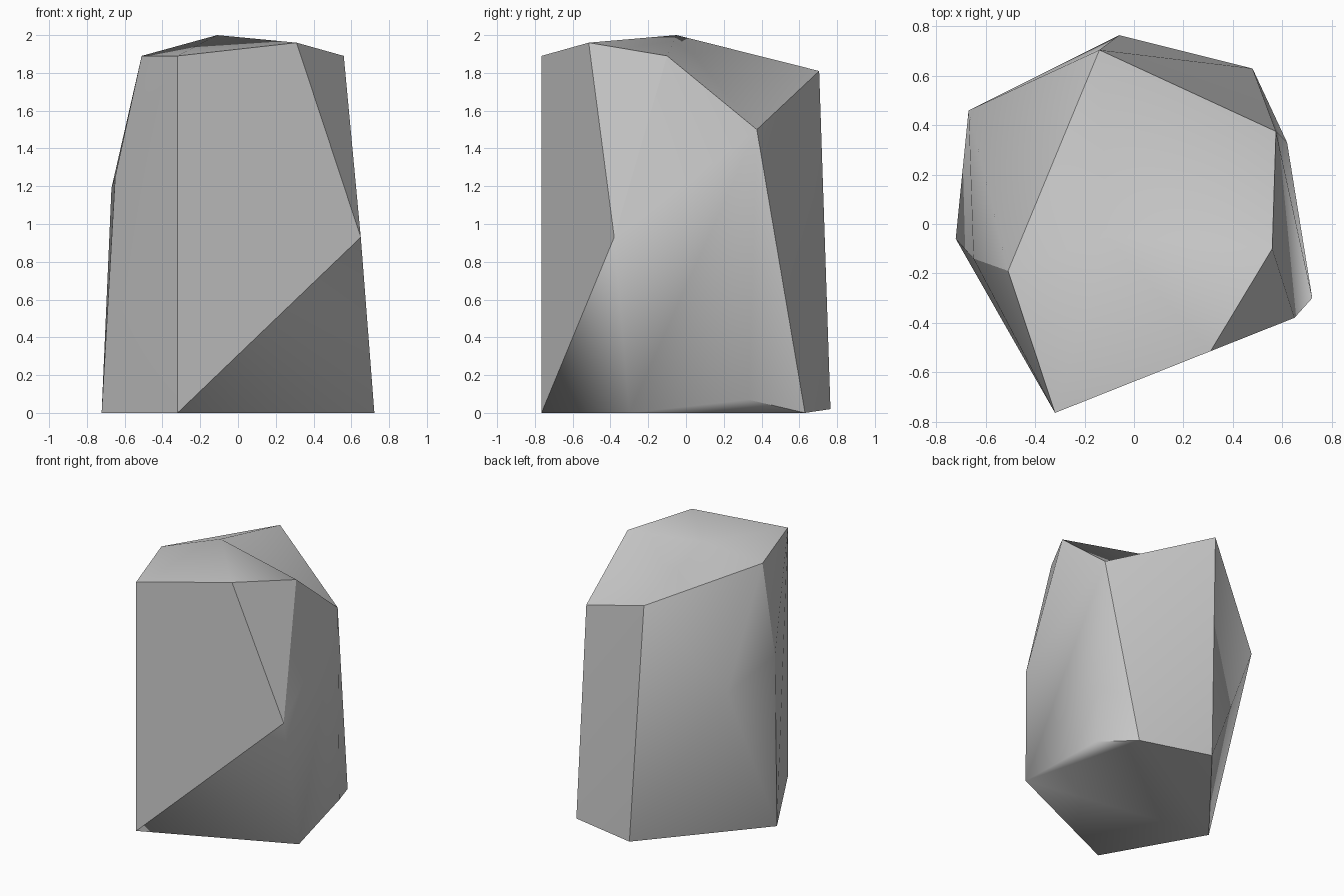
import bpy, bmesh, math

if "Cube" in bpy.data.objects:
    bpy.data.objects.remove(bpy.data.objects["Cube"])

bm = bmesh.new()

def corner(*co):
    return bm.verts.new(co)

# Foot corners
foot_front = corner(-0.32, -0.765, 0)
foot_right = corner(0.722, -0.30, 0)
foot_back = corner(0.48, 0.63, 0)
foot_rear = corner(-0.06, 0.765, 0.02)
foot_left = corner(-0.722, -0.06, 0)
chip = corner(0.62, 0.33, 0.07)

# Waist corners
waist_right = corner(0.65, -0.38, 0.93)
waist_left = corner(-0.65, -0.14, 1.25)
waist_back = corner(-0.67, 0.46, 1.19)

# Rim of the crown, in order around the top
rim = [corner(*co) for co in (
    (-0.32, -0.765, 1.89), (0.31, -0.515, 1.96), (0.56, -0.10, 1.89),
    (0.575, 0.375, 1.50), (-0.14, 0.705, 1.81), (-0.51, -0.19, 1.89))]

# Convex body, then its lid is swapped for a fan around the peak
bmesh.ops.convex_hull(bm, input=bm.verts)
lid = [f for f in bm.faces if all(v in rim for v in f.verts)]
bmesh.ops.delete(bm, geom=lid, context='FACES')
for e in [e for e in bm.edges if not e.link_faces]:
    bm.edges.remove(e)
peak = corner(-0.11, -0.05, 2.0)
for a, b in zip(rim, rim[1:] + rim[:1]):
    bm.faces.new((a, b, peak))
bmesh.ops.recalc_face_normals(bm, faces=bm.faces)

# Shading: smooth shallow creases and the worn corners, keep the rest crisp
for f in bm.faces:
    f.smooth = True
for e in bm.edges:
    worn = any(v in (foot_right, waist_back, peak) for v in e.verts)
    e.smooth = worn or e.calc_face_angle(0) < math.radians(30)
for a, b in ((foot_front, waist_right), (waist_right, chip), (chip, foot_back),
             (rim[5], waist_left), (waist_left, foot_left)):
    e = bm.edges.get((a, b))
    if e:
        e.smooth = False

mesh = bpy.data.meshes.new("rock")
bm.to_mesh(mesh)
bm.free()
rock = bpy.data.objects.new("rock", mesh)
bpy.context.collection.objects.link(rock)
